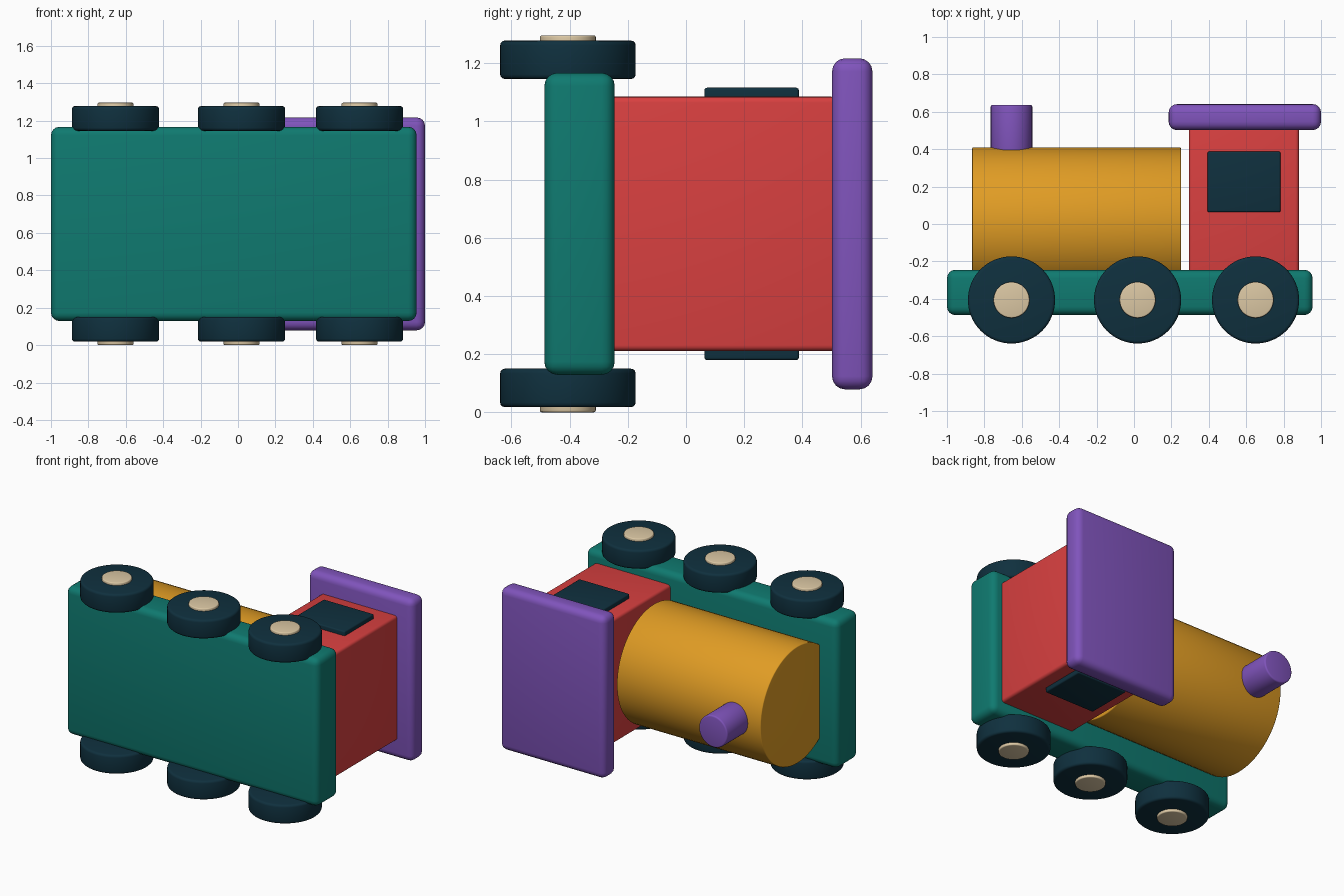
import bpy, math

if "Cube" in bpy.data.objects:
    bpy.data.objects.remove(bpy.data.objects["Cube"])

MID = 0.648  # middle of the train's width, which runs along z


def material(name, rgb):
    m = bpy.data.materials.new(name)
    lin = [((c / 255 + 0.055) / 1.055) ** 2.4 for c in rgb]
    m.diffuse_color = (*lin, 1)
    m.use_nodes = True
    m.node_tree.nodes["Principled BSDF"].inputs["Base Color"].default_value = m.diffuse_color
    return m


teal = material("teal", (15, 122, 112))
red = material("red", (217, 64, 64))
gold = material("gold", (224, 156, 36))
purple = material("purple", (128, 84, 188))
navy = material("navy", (15, 48, 62))
cream = material("cream", (220, 200, 164))


def finish(ob, name, mat, bevel, segments):
    ob.name = name
    ob.data.materials.append(mat)
    bpy.ops.object.transform_apply(location=False, rotation=True, scale=True)
    mod = ob.modifiers.new("rounded edges", 'BEVEL')
    mod.width = bevel
    mod.segments = segments
    mod.limit_method = 'ANGLE'
    mod.angle_limit = math.radians(40)
    bpy.ops.object.modifier_apply(modifier=mod.name)
    bpy.ops.object.shade_smooth_by_angle(angle=math.radians(35))
    return ob


def box(name, x, y, z, mat, bevel):
    bpy.ops.mesh.primitive_cube_add(size=1, location=[sum(r) / 2 for r in (x, y, z)])
    ob = bpy.context.object
    ob.scale = [r[1] - r[0] for r in (x, y, z)]
    return finish(ob, name, mat, bevel, 4)


def cylinder(name, loc, radius, depth, axis, mat, bevel):
    rot = {'x': (0, math.pi / 2, 0), 'y': (math.pi / 2, 0, 0), 'z': (0, 0, 0)}[axis]
    bpy.ops.mesh.primitive_cylinder_add(vertices=64, radius=radius, depth=depth,
                                        location=loc, rotation=rot)
    return finish(bpy.context.object, name, mat, bevel, 3)


# Body
box("chassis", (-1.0, 0.955), (-0.487, -0.245), (MID - 0.519, MID + 0.519), teal, 0.045)
box("cab", (0.293, 0.882), (-0.30, 0.52), (MID - 0.437, MID + 0.437), red, 0.02)
box("roof", (0.185, 1.0), (0.502, 0.641), (MID - 0.569, MID + 0.569), purple, 0.045)
cylinder("boiler", (-0.307, 0, MID), 0.41, 1.116, 'x', gold, 0.006)
cylinder("chimney", (-0.655, 0.487, MID), 0.111, 0.30, 'y', purple, 0.01)

# Mirrored side parts
for side, s in (("left", 1), ("right", -1)):
    z = sorted((MID + s * 0.40, MID + s * 0.468))
    box(side + "_window", (0.393, 0.783), (0.063, 0.388), z, navy, 0.009)
    for i, x in enumerate((-0.655, 0.019, 0.65)):
        cylinder(f"{side}_wheel_{i + 1}", (x, -0.406, MID + s * 0.564),
                 0.233, 0.132, 'z', navy, 0.016)
        cylinder(f"{side}_hub_{i + 1}", (x, -0.406, MID + s * 0.608),
                 0.096, 0.08, 'z', cream, 0.007)
